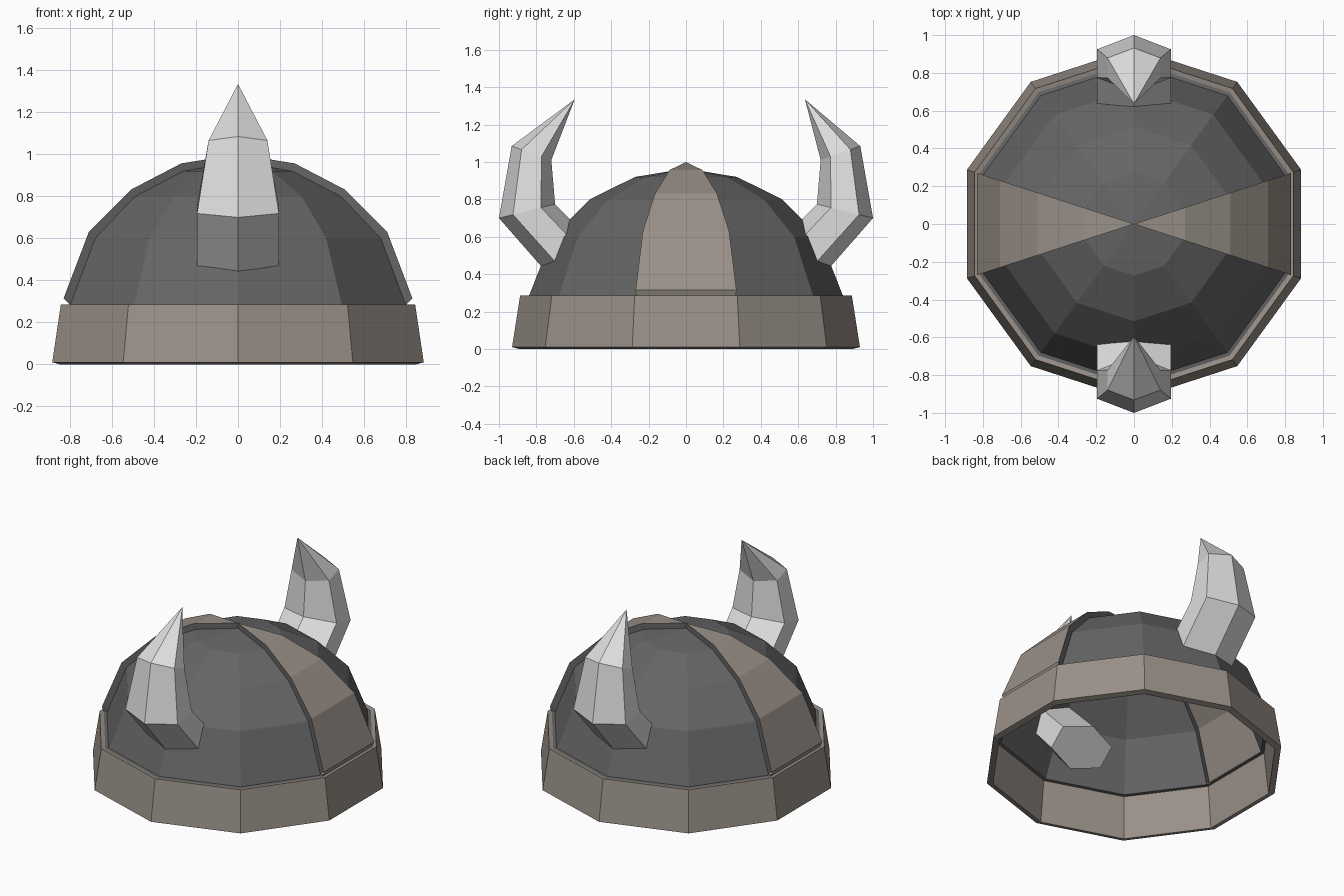
import bpy, bmesh, math
from mathutils import Vector

cube = bpy.data.objects.get("Cube")
if cube:
    bpy.data.objects.remove(cube, do_unlink=True)


def material(name, color):
    m = bpy.data.materials.new(name)
    m.use_nodes = True
    m.diffuse_color = (*color, 1)
    m.node_tree.nodes["Principled BSDF"].inputs["Base Color"].default_value = (*color, 1)
    return m


IRON = material("dark iron", (0.13, 0.13, 0.13))
BRONZE = material("dull bronze", (0.32, 0.28, 0.245))
HORN = material("pale horn", (0.72, 0.72, 0.72))

SIDES = 10
STRIP_SECTORS = (4, 9)


def ring_point(corner, rz):
    a = math.radians(18) + corner * math.tau / SIDES
    return Vector((rz[0] * math.cos(a), rz[0] * math.sin(a), rz[1]))


def add_face(bm, points, mat=0):
    # Merge repeated points so that faces at the apex become triangles
    unique = []
    for p in points:
        if all((p - q).length > 1e-5 for q in unique):
            unique.append(p)
    if len(unique) > 2:
        bm.faces.new([bm.verts.new(p) for p in unique]).material_index = mat


def lathe(bm, profile, sectors):
    for k in sectors:
        for low, high in zip(profile, profile[1:]):
            add_face(bm, [ring_point(k, low), ring_point(k + 1, low),
                          ring_point(k + 1, high), ring_point(k, high)])


def finish(bm, name, mats, recalc=False):
    bmesh.ops.remove_doubles(bm, verts=bm.verts, dist=1e-4)
    if recalc:
        bmesh.ops.recalc_face_normals(bm, faces=bm.faces)
    mesh = bpy.data.meshes.new(name)
    bm.to_mesh(mesh)
    bm.free()
    for m in mats:
        mesh.materials.append(m)
    obj = bpy.data.objects.new(name, mesh)
    bpy.context.collection.objects.link(obj)
    return obj


# Rim band: sloped ring with a wall thickness
bm = bmesh.new()
band = [(0.93, 0.01), (0.887, 0.285), (0.86, 0.28), (0.89, 0.0), (0.93, 0.01)]
lathe(bm, band, range(SIDES))
finish(bm, "rim_band", [BRONZE])

# Dome: faceted shell, left open under the two raised strips
dome = [(0.84, 0.283), (0.715, 0.6), (0.515, 0.8), (0.273, 0.92), (0, 0.965)]
bm = bmesh.new()
lathe(bm, dome, [k for k in range(SIDES) if k not in STRIP_SECTORS])
lathe(bm, [(0.862, 0.28), dome[0]], range(SIDES))
finish(bm, "dome", [IRON])

# Raised wedge strips on both sides, with dark walls down to the dome
strip = [(0.873, 0.315), (0.747, 0.63), (0.536, 0.832), (0.284, 0.957), (0, 1.0)]
for sector, name in zip(STRIP_SECTORS, ("right_strip", "left_strip")):
    bm = bmesh.new()
    lathe(bm, [(0.86, 0.283)] + strip, [sector])
    for corner in (sector, sector + 1):
        for i in range(len(dome) - 1):
            add_face(bm, [ring_point(corner, p) for p in
                          (dome[i], strip[i], strip[i + 1], dome[i + 1])], 1)
    finish(bm, name, [BRONZE, IRON], recalc=True)


# Horns: six-sided rings between an outer and an inner edge, ending in a tip
def horn(name, side, tip_y):
    rings = [((0.61, 0.255), (0.39, 0.457), 0.195),
             ((1.0, 0.70), (0.70, 0.775), 0.195),
             ((0.932, 1.085), (0.72, 1.01), 0.14)]
    bm = bmesh.new()
    loops = []
    for outer, inner, w in rings:
        def at(x, t):
            y, z = Vector(outer).lerp(Vector(inner), t)
            return bm.verts.new((x, side * y, z))
        loops.append([at(0, 0), at(w, 0.25), at(w, 0.75),
                      at(0, 1), at(-w, 0.75), at(-w, 0.25)])
    bm.faces.new(loops[0])
    tip = bm.verts.new((0, side * tip_y, 1.335))
    for i in range(6):
        j = (i + 1) % 6
        for a, b in zip(loops, loops[1:]):
            bm.faces.new((a[i], a[j], b[j], b[i]))
        bm.faces.new((loops[-1][i], loops[-1][j], tip))
    finish(bm, name, [HORN], recalc=True)


horn("front_horn", -1, 0.595)
horn("back_horn", 1, 0.636)
